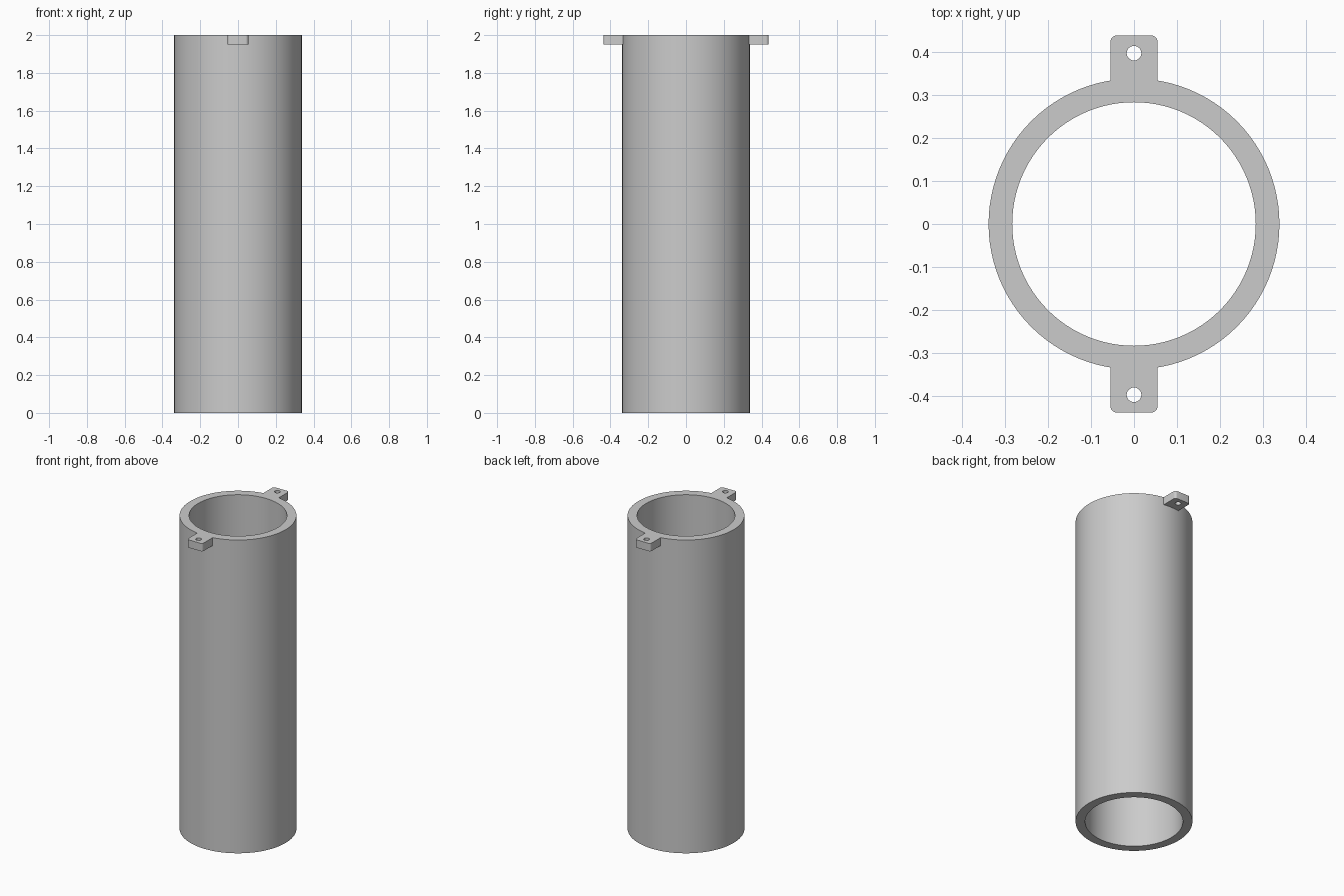
import bpy, bmesh
from math import sin, cos, pi, radians

cube = bpy.data.objects.get("Cube")
if cube:
    bpy.data.objects.remove(cube, do_unlink=True)

HEIGHT, OUTER, INNER = 2.0, 0.338, 0.283
TAB_HALF, TAB_END, TAB_THICK, TAB_CORNER = 0.055, 0.438, 0.05, 0.015
HOLE_Y, HOLE_R = 0.397, 0.017
SEGMENTS = 96

grey = bpy.data.materials.new("Plain grey")
grey.use_nodes = True
grey.diffuse_color = (0.6, 0.6, 0.6, 1)
grey.node_tree.nodes["Principled BSDF"].inputs["Base Color"].default_value = (0.6, 0.6, 0.6, 1)


def arc(cx, cy, r, start, end, steps):
    """Points along an arc, angles in degrees."""
    angles = [radians(start + (end - start) * i / steps) for i in range(steps + 1)]
    return [(cx + r * cos(a), cy + r * sin(a)) for a in angles]


def prism(name, outline, z0, z1):
    """Extrude a closed outline upwards into a solid."""
    bm = bmesh.new()
    base = bm.faces.new([bm.verts.new((x, y, z0)) for x, y in outline])
    top = bmesh.ops.extrude_face_region(bm, geom=[base])["geom"]
    bmesh.ops.translate(bm, vec=(0, 0, z1 - z0),
                        verts=[g for g in top if isinstance(g, bmesh.types.BMVert)])
    bmesh.ops.recalc_face_normals(bm, faces=bm.faces)
    mesh = bpy.data.meshes.new(name)
    bm.to_mesh(mesh)
    bm.free()
    mesh.materials.append(grey)
    obj = bpy.data.objects.new(name, mesh)
    bpy.context.collection.objects.link(obj)
    return obj


def circle(y, r, n):
    return arc(0, y, r, 0, 360, n)[:-1]


def combine(target, tool, operation):
    """Apply a boolean and discard the tool."""
    bpy.ops.object.select_all(action="DESELECT")
    bpy.context.view_layer.objects.active = target
    target.select_set(True)
    mod = target.modifiers.new(operation.title(), "BOOLEAN")
    mod.operation, mod.object, mod.solver = operation, tool, "EXACT"
    bpy.ops.object.modifier_apply(modifier=mod.name)
    bpy.data.objects.remove(tool, do_unlink=True)


# Tube body, before boring
tube = prism("flanged_tube", circle(0, OUTER, SEGMENTS), 0, HEIGHT)

# Mounting tabs with rounded outer corners, front and back
corner_x, corner_y = TAB_HALF - TAB_CORNER, TAB_END - TAB_CORNER
tab_half = [(TAB_HALF, 0.3)] + arc(corner_x, corner_y, TAB_CORNER, 0, 90, 6)
tab_outline = tab_half + [(-x, y) for x, y in reversed(tab_half)]
for side in (-1, 1):
    tab = prism("mounting_tab", [(x, y * side) for x, y in tab_outline],
                HEIGHT - TAB_THICK, HEIGHT)
    combine(tube, tab, "UNION")

# Bore and screw holes
bore = prism("bore_cutter", circle(0, INNER, SEGMENTS), -0.1, HEIGHT + 0.1)
combine(tube, bore, "DIFFERENCE")
for side in (-1, 1):
    hole = prism("screw_hole_cutter", circle(side * HOLE_Y, HOLE_R, 32),
                 HEIGHT - 0.2, HEIGHT + 0.1)
    combine(tube, hole, "DIFFERENCE")

# Smooth walls, crisp rims
bpy.ops.object.shade_smooth_by_angle(angle=radians(30))
